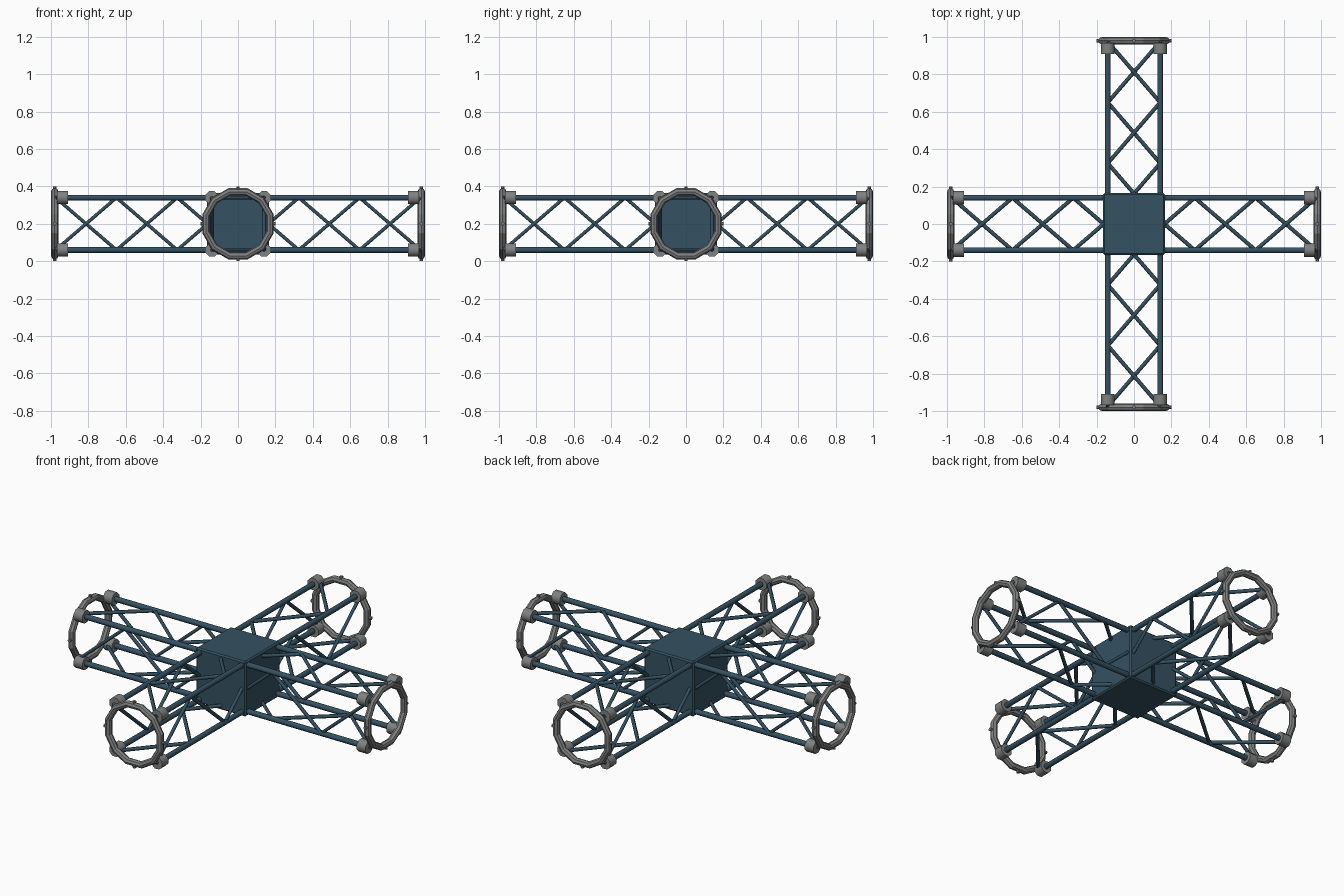
import bpy, bmesh, math
from mathutils import Vector, Matrix

if "Cube" in bpy.data.objects:
    bpy.data.objects.remove(bpy.data.objects["Cube"])

ZC = 0.2        # height of the arm axes
HALF = 0.14     # rail offset from the arm axis
BAY = 0.325     # truss bay length


def material(name, rgb):
    m = bpy.data.materials.new(name)
    m.diffuse_color = (*rgb, 1)
    m.use_nodes = True
    m.node_tree.nodes["Principled BSDF"].inputs["Base Color"].default_value = m.diffuse_color
    return m


BLUE = material("slate_blue", (0.035, 0.083, 0.122))
GREY = material("metal_grey", (0.215, 0.218, 0.218))


def finish(bm, name, mat, turn=0, smooth=None):
    bmesh.ops.recalc_face_normals(bm, faces=bm.faces)
    for f in bm.faces:
        f.smooth = smooth is not None
    me = bpy.data.meshes.new(name)
    bm.to_mesh(me)
    bm.free()
    if smooth is not None:
        me.set_sharp_from_angle(angle=math.radians(smooth))
    me.materials.append(mat)
    ob = bpy.data.objects.new(name, me)
    ob.matrix_world = Matrix.Translation((0, 0, ZC)) @ Matrix.Rotation(turn, 4, 'Z')
    bpy.context.collection.objects.link(ob)
    return ob


def tube(bm, a, b, r, sides):
    a, b = Vector(a), Vector(b)
    d = b - a
    rot = d.to_track_quat('Z', 'Y').to_matrix().to_4x4()
    spin = Matrix.Rotation(math.pi / sides, 4, 'Z')
    bmesh.ops.create_cone(bm, cap_ends=True, segments=sides, radius1=r, radius2=r,
                          depth=d.length, matrix=Matrix.Translation((a + b) / 2) @ rot @ spin)


def ring(bm, x, major, minor, n=12, m=8):
    # torus around the x axis with few sides, flats at top and sides
    rows = []
    for i in range(n):
        t = 2 * math.pi * (i + 0.5) / n
        row = []
        for j in range(m):
            p = 2 * math.pi * j / m
            rad = major + minor * math.cos(p)
            row.append(bm.verts.new((x + minor * math.sin(p), rad * math.cos(t), rad * math.sin(t))))
        rows.append(row)
    for i in range(n):
        for j in range(m):
            k, l = (i + 1) % n, (j + 1) % m
            bm.faces.new((rows[i][j], rows[k][j], rows[k][l], rows[i][l]))


# Central hub block
bm = bmesh.new()
bmesh.ops.create_cube(bm, size=0.33)
bmesh.ops.bevel(bm, geom=bm.edges[:], offset=0.008, segments=1, affect='EDGES')
finish(bm, "hub_block", BLUE)

corners = [(HALF, HALF), (-HALF, HALF), (-HALF, -HALF), (HALF, -HALF)]

for k, side in enumerate(("right", "back", "left", "front")):
    turn = k * math.pi / 2

    # Four long rails
    bm = bmesh.new()
    for y, z in corners:
        tube(bm, (0.13, y, z), (0.96, y, z), 0.016, 8)
    finish(bm, side + "_arm_rails", BLUE, turn, 60)

    # Zigzag braces on the four faces
    bm = bmesh.new()
    for f in range(4):
        for b in range(3):
            s, e = (f, (f + 1) % 4) if b % 2 else ((f + 1) % 4, f)
            tube(bm, (b * BAY, *corners[s]), ((b + 1) * BAY, *corners[e]), 0.0105, 6)
    finish(bm, side + "_arm_braces", BLUE, turn, 65)

    # Rail end collars
    bm = bmesh.new()
    for y, z in corners:
        tube(bm, (0.91, y, z), (0.968, y, z), 0.038, 8)
    finish(bm, side + "_arm_collars", GREY, turn, 60)

    # End ring and its studs
    bm = bmesh.new()
    ring(bm, 0.98, 0.177, 0.02)
    finish(bm, side + "_end_ring", GREY, turn)
    bm = bmesh.new()
    for q in range(4):
        c, s = math.cos(q * math.pi / 2), math.sin(q * math.pi / 2)
        tube(bm, (0.98, 0.17 * c, 0.17 * s), (0.98, 0.2 * c, 0.2 * s), 0.01, 8)
    finish(bm, side + "_ring_studs", GREY, turn)
